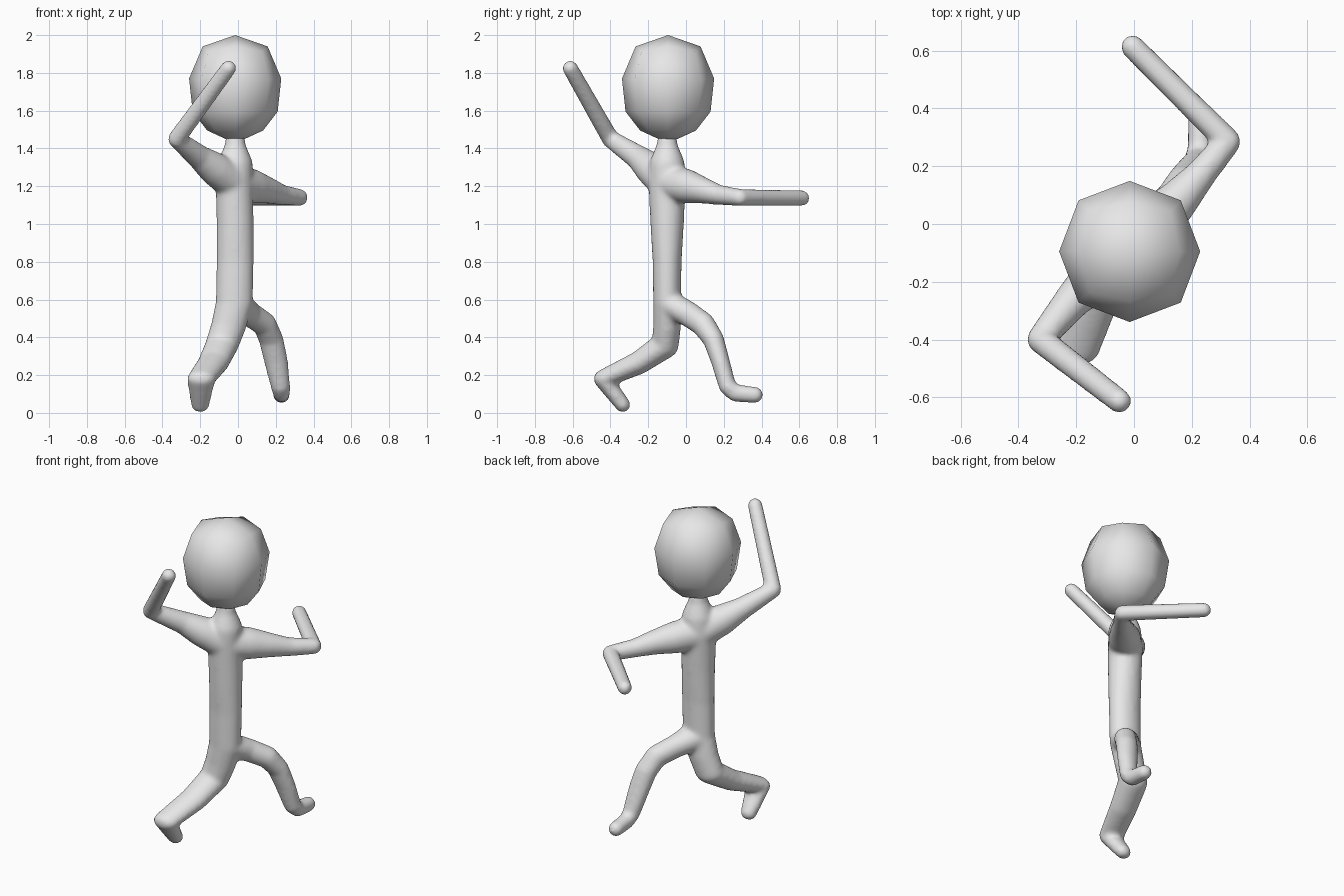
import bpy
import bmesh
import math
from mathutils import Vector

cube = bpy.data.objects.get("Cube")
if cube:
    bpy.data.objects.remove(cube)

# One plain grey for the whole figure
grey = bpy.data.materials.new("plain_grey")
grey.use_nodes = True
grey.diffuse_color = (0.8, 0.8, 0.8, 1)
grey.node_tree.nodes["Principled BSDF"].inputs["Base Color"].default_value = (0.8, 0.8, 0.8, 1)


def make_object(name, bm):
    mesh = bpy.data.meshes.new(name)
    bmesh.ops.recalc_face_normals(bm, faces=bm.faces)
    for face in bm.faces:
        face.smooth = True
    bm.to_mesh(mesh)
    bm.free()
    mesh.materials.append(grey)
    obj = bpy.data.objects.new(name, mesh)
    bpy.context.scene.collection.objects.link(obj)
    return obj


# Unit sphere directions used for every joint
ball = bmesh.new()
bmesh.ops.create_icosphere(ball, subdivisions=3, radius=1)
directions = [v.co.copy() for v in ball.verts]
ball.free()

SMOOTHING_ALLOWANCE = 0.004


def joint_points(joint):
    """A joint is x, y, z, radius and an optional sideways radius."""
    centre, radius = Vector(joint[:3]), joint[3] + SMOOTHING_ALLOWANCE
    wide = joint[4] + SMOOTHING_ALLOWANCE if len(joint) > 4 else radius
    return [centre + Vector((d.x * wide, d.y * radius, d.z * radius)) for d in directions]


def add_limb(bm, joints):
    """Join each pair of neighbouring joints with a rounded, tapered hull."""
    for start, end in zip(joints, joints[1:]):
        verts = [bm.verts.new(p) for p in joint_points(start) + joint_points(end)]
        hull = bmesh.ops.convex_hull(bm, input=verts)
        inside = {g for g in hull["geom_interior"] if isinstance(g, bmesh.types.BMVert)}
        bmesh.ops.delete(bm, geom=list(inside), context="VERTS")


chest = (-0.02, -0.1, 1.22, 0.095)
pelvis = (-0.02, -0.1, 0.58, 0.07, 0.095)

torso = [(-0.015, -0.1, 1.46, 0.045), (-0.015, -0.1, 1.40, 0.055),
         (-0.015, -0.1, 1.31, 0.09), chest, (-0.015, -0.1, 1.0, 0.085, 0.095),
         (-0.015, -0.1, 0.8, 0.073, 0.095), pelvis]
right_arm = [chest, (-0.12, -0.18, 1.29, 0.085), (-0.2, -0.25, 1.35, 0.062),
             (-0.325, -0.4, 1.45, 0.043), (-0.05, -0.613, 1.825, 0.038)]
left_arm = [chest, (0.07, 0.0, 1.2, 0.088), (0.15, 0.08, 1.18, 0.068),
            (0.23, 0.17, 1.155, 0.05), (0.325, 0.285, 1.14, 0.042),
            (-0.005, 0.613, 1.137, 0.038)]
right_leg = [pelvis, (-0.05, -0.1, 0.46, 0.07, 0.09), (-0.085, -0.11, 0.36, 0.068, 0.085),
             (-0.13, -0.25, 0.265, 0.058, 0.08), (-0.195, -0.44, 0.18, 0.045, 0.072),
             (-0.2, -0.335, 0.043, 0.037, 0.045)]
left_leg = [pelvis, (0.06, 0.01, 0.525, 0.063), (0.14, 0.09, 0.47, 0.06),
            (0.175, 0.145, 0.39, 0.052, 0.062), (0.2, 0.18, 0.28, 0.046, 0.06),
            (0.225, 0.22, 0.14, 0.042, 0.048), (0.23, 0.26, 0.105, 0.042),
            (0.23, 0.365, 0.095, 0.04)]

# Body: all limbs fused into one softly blended skin
body_bm = bmesh.new()
for limb in (torso, right_arm, left_arm, right_leg, left_leg):
    add_limb(body_bm, limb)
body = make_object("body", body_bm)

fuse = body.modifiers.new("fuse", "REMESH")
fuse.mode = "VOXEL"
fuse.voxel_size = 0.012
fuse.use_smooth_shade = True
soften = body.modifiers.new("soften", "SMOOTH")
soften.factor = 0.5
soften.iterations = 10

# Head: eight-sided faceted ball, tapering to the neck
SIDES = 8
# height, radius on the axes, radius on the diagonals
profile = [(1.94, 0.172, 0.2), (1.77, 0.244, 0.25), (1.595, 0.225, 0.225),
           (1.495, 0.148, 0.148), (1.45, 0.05, 0.05)]
head_bm = bmesh.new()
rings = []
for height, axis_radius, diagonal_radius in profile:
    ring = []
    for i in range(SIDES):
        angle = math.tau * i / SIDES
        r = diagonal_radius if i % 2 else axis_radius
        drop = diagonal_radius - axis_radius if i % 2 else 0
        ring.append(head_bm.verts.new((-0.015 + r * math.cos(angle),
                                       -0.095 + r * math.sin(angle), height - drop)))
    rings.append(ring)
crown = head_bm.verts.new((-0.015, -0.095, 2.0))
for i in range(SIDES):
    j = (i + 1) % SIDES
    head_bm.faces.new((crown, rings[0][i], rings[0][j]))
    for upper, lower in zip(rings, rings[1:]):
        head_bm.faces.new((upper[i], lower[i], lower[j], upper[j]))
head_bm.faces.new(rings[-1])
make_object("head", head_bm)
